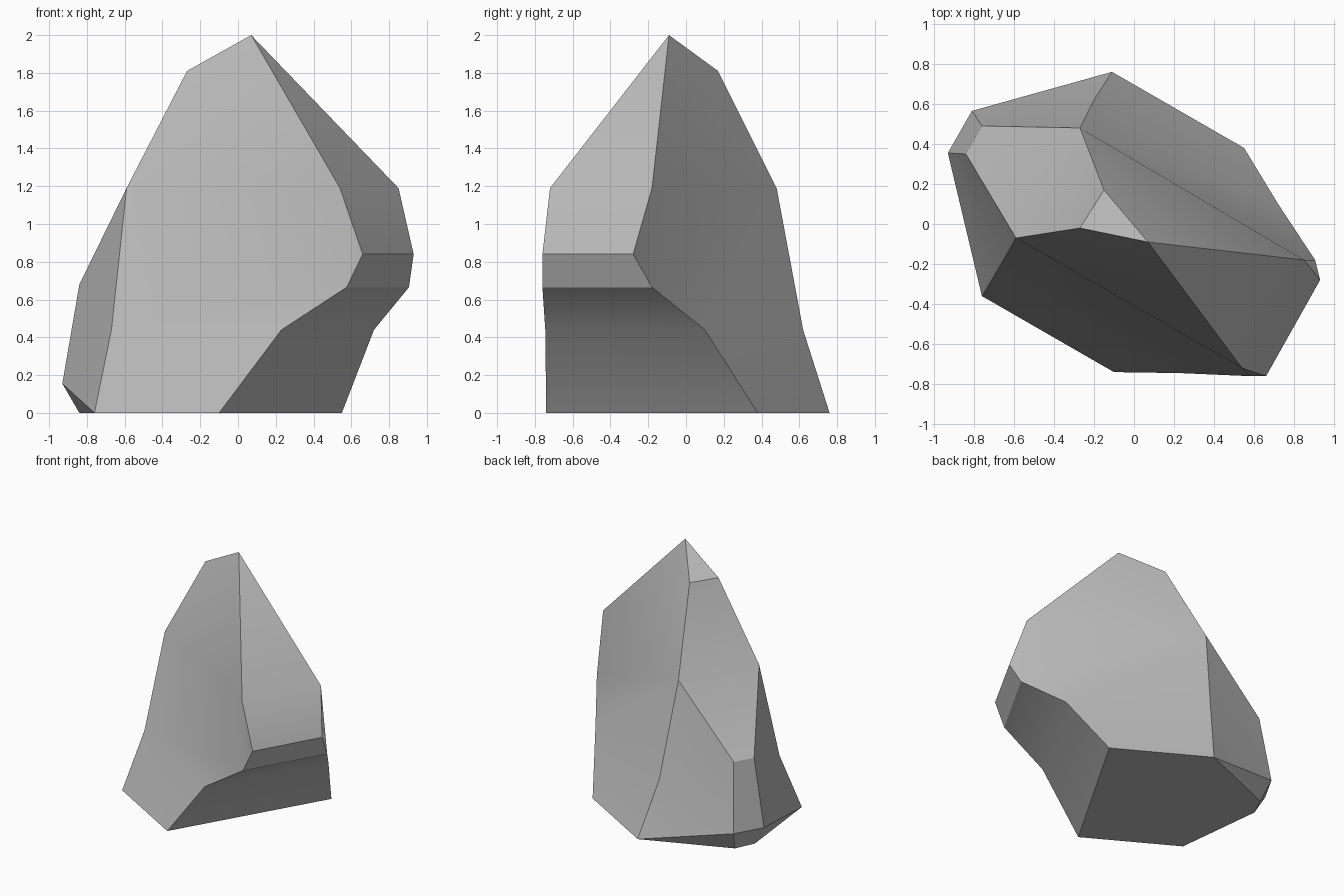
import bpy
import bmesh
from math import radians

if "Cube" in bpy.data.objects:
    bpy.data.objects.remove(bpy.data.objects["Cube"])

# Stone colour
stone = bpy.data.materials.new("stone_grey")
stone.use_nodes = True
colour = (0.5, 0.5, 0.5, 1)
stone.diffuse_color = colour
stone.node_tree.nodes["Principled BSDF"].inputs["Base Color"].default_value = colour

# Corners by level: each level has a height, then plan positions of named corners
levels = [
    (0.0, dict(base_a=(0.55, 0.38), base_b=(-0.11, 0.76), base_c=(-0.77, 0.49),
               base_d=(-0.84, 0.34), base_e=(-0.76, -0.36), base_f=(-0.1, -0.74))),
    (0.155, dict(toe_left=(-0.93, 0.355), toe_back=(-0.81, 0.565))),
    (0.44, dict(low_left=(-0.67, -0.21), low_front=(0.23, -0.745),
                low_right=(0.72, 0.1), low_back=(-0.2, 0.62))),
    (0.665, dict(lip_front=(0.575, -0.76), lip_right=(0.905, -0.18))),
    (0.68, dict(shoulder_left=(-0.84, 0.35), shoulder_back=(-0.76, 0.49))),
    (0.84, dict(brow_front=(0.66, -0.76), brow_right=(0.93, -0.28))),
    (1.19, dict(mid_left=(-0.59, -0.07), mid_front=(0.54, -0.72),
                mid_right=(0.85, -0.18), mid_back=(-0.27, 0.48))),
    (1.81, dict(crest_left=(-0.27, -0.02), crest_back=(-0.15, 0.17))),
    (2.0, dict(peak=(0.07, -0.09))),
]

# Facets of each side, as rings of corner names
sides = {
    "underside": ["base_f base_e base_d base_c base_b base_a"],
    "front": ["base_e base_f low_front low_left",
              "low_left low_front lip_front mid_left",
              "lip_front brow_front mid_front mid_left",
              "mid_left mid_front peak crest_left"],
    "right": ["base_f base_a low_right low_front",
              "low_front low_right lip_right lip_front",
              "lip_front lip_right brow_right brow_front",
              "brow_front brow_right mid_right mid_front",
              "mid_front mid_right peak"],
    "back": ["base_a base_b low_back low_right",
             "low_right low_back mid_back lip_right",
             "lip_right mid_back mid_right brow_right",
             "mid_back crest_back peak mid_right"],
    "back_corner": ["base_b base_c toe_back",
                    "base_b toe_back low_back",
                    "low_back toe_back shoulder_back mid_back"],
    "left": ["base_e low_left toe_left",
             "base_d base_e toe_left",
             "low_left mid_left shoulder_left toe_left"],
    "left_slope": ["base_c base_d toe_left toe_back",
                   "toe_back toe_left shoulder_left shoulder_back",
                   "shoulder_back shoulder_left mid_left mid_back",
                   "mid_back mid_left crest_left crest_back",
                   "crest_back crest_left peak"],
}

# Build the boulder as one closed surface
bm = bmesh.new()
corner = {name: bm.verts.new((x, y, height))
          for height, ring in levels for name, (x, y) in ring.items()}
for facets in sides.values():
    for facet in facets:
        bm.faces.new([corner[name] for name in facet.split()])
bmesh.ops.recalc_face_normals(bm, faces=bm.faces)
mesh = bpy.data.meshes.new("boulder")
bm.to_mesh(mesh)
bm.free()
mesh.materials.append(stone)

boulder = bpy.data.objects.new("boulder", mesh)
bpy.context.collection.objects.link(boulder)

# Soft shading across each side, sharp ridges between them
bpy.ops.object.select_all(action="DESELECT")
boulder.select_set(True)
bpy.context.view_layer.objects.active = boulder
bpy.ops.object.shade_smooth_by_angle(angle=radians(25))
